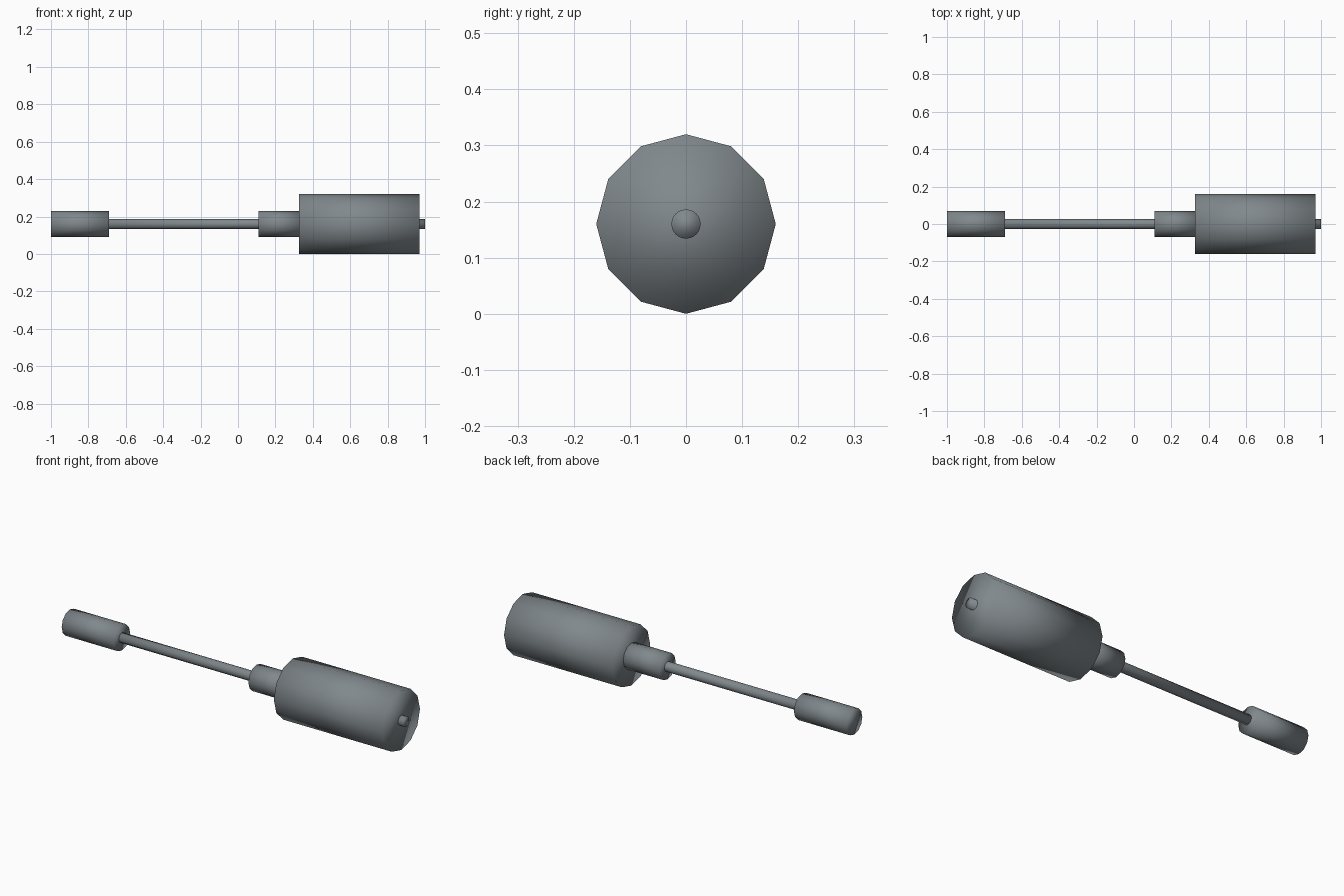
import bpy
import math

if "Cube" in bpy.data.objects:
    bpy.data.objects.remove(bpy.data.objects["Cube"])

AXIS_Z = 0.16

steel = bpy.data.materials.new("blue_grey_steel")
steel.diffuse_color = (0.22, 0.25, 0.265, 1.0)
steel.use_nodes = True
steel.node_tree.nodes["Principled BSDF"].inputs["Base Color"].default_value = steel.diffuse_color


def cylinder_x(name, x0, x1, radius, sides):
    """Closed cylinder along x with a corner at the top, fully smooth shaded."""
    bpy.ops.mesh.primitive_cylinder_add(
        vertices=sides, radius=radius, depth=x1 - x0,
        location=((x0 + x1) / 2, 0, AXIS_Z), rotation=(0, math.pi / 2, 0))
    ob = bpy.context.object
    ob.name = name
    ob.data.materials.append(steel)
    bpy.ops.object.transform_apply(location=False, rotation=True, scale=True)
    bpy.ops.object.shade_smooth()
    return ob


# end grip
cylinder_x("grip", -1.0, -0.69, 0.069, 12)
# thin shaft running through, its tip showing past the head
cylinder_x("shaft", -0.72, 1.0, 0.026, 24)
# collar behind the head
cylinder_x("collar", 0.11, 0.335, 0.069, 12)
# heavy twelve-sided head
cylinder_x("head", 0.325, 0.97, 0.16, 12)
